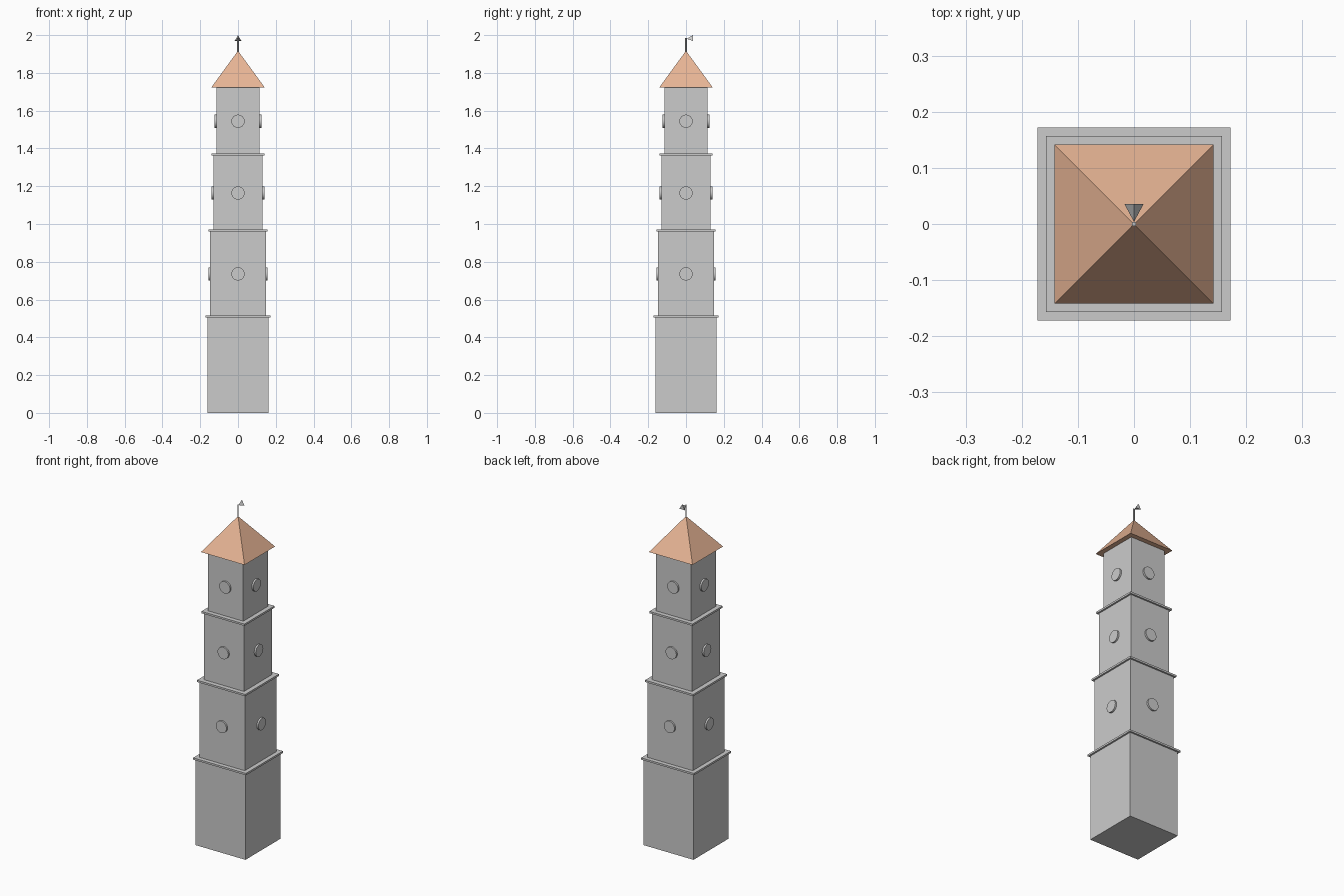
import bpy, math

if "Cube" in bpy.data.objects:
    bpy.data.objects.remove(bpy.data.objects["Cube"])

def box(name, half, z0, z1):
    bpy.ops.mesh.primitive_cube_add(size=1, location=(0, 0, (z0 + z1) / 2))
    o = bpy.context.object
    o.name = name
    o.scale = (2 * half, 2 * half, z1 - z0)
    bpy.ops.object.transform_apply(location=False, rotation=False, scale=True)
    return o

# Stacked storeys: half width, bottom, top, height of the round plaques
storeys = [
    (0.162, 0.0, 0.505, None),
    (0.147, 0.505, 0.96, 0.736),
    (0.13, 0.96, 1.363, 1.164),
    (0.114, 1.363, 1.722, 1.544),
]
for i, (half, z0, z1, zc) in enumerate(storeys, 1):
    box(f"storey_{i}", half, z0, z1)
    # Ledge on top of every storey except the highest
    if i < 4:
        box(f"ledge_{i}", half + 0.01, z1 - 0.001, z1 + 0.01)
    # One round plaque on each of the four faces
    if zc:
        for k in range(4):
            a = k * math.pi / 2
            d = half
            bpy.ops.mesh.primitive_cylinder_add(
                vertices=32, radius=0.035, depth=0.02,
                location=(d * math.cos(a), d * math.sin(a), zc),
                rotation=(0, math.pi / 2, a))
            bpy.context.object.name = f"round_plaque_{i}_{k + 1}"
            bpy.ops.object.shade_smooth_by_angle()

# Pyramid roof
bpy.ops.mesh.primitive_cone_add(
    vertices=4, radius1=0.142 * math.sqrt(2), radius2=0, depth=0.195,
    location=(0, 0, 1.722 + 0.195 / 2), rotation=(0, 0, math.pi / 4))
roof = bpy.context.object
roof.name = "roof"
mat = bpy.data.materials.new("terracotta")
mat.diffuse_color = (0.8, 0.46, 0.3, 1)
mat.use_nodes = True
mat.node_tree.nodes["Principled BSDF"].inputs["Base Color"].default_value = mat.diffuse_color
roof.data.materials.append(mat)

# Pole on the roof tip
bpy.ops.mesh.primitive_cylinder_add(vertices=12, radius=0.004, depth=0.1,
                                    location=(0, 0, 1.935))
bpy.context.object.name = "pole"
bpy.ops.object.shade_smooth_by_angle()

# Three-sided vane: tip at the pole, broad end towards the back
bpy.ops.mesh.primitive_cone_add(
    vertices=3, radius1=0.02, radius2=0, depth=0.032,
    location=(0, 0.02, 1.98), rotation=(math.pi / 2, 0, 0))
vane = bpy.context.object
vane.name = "vane"
